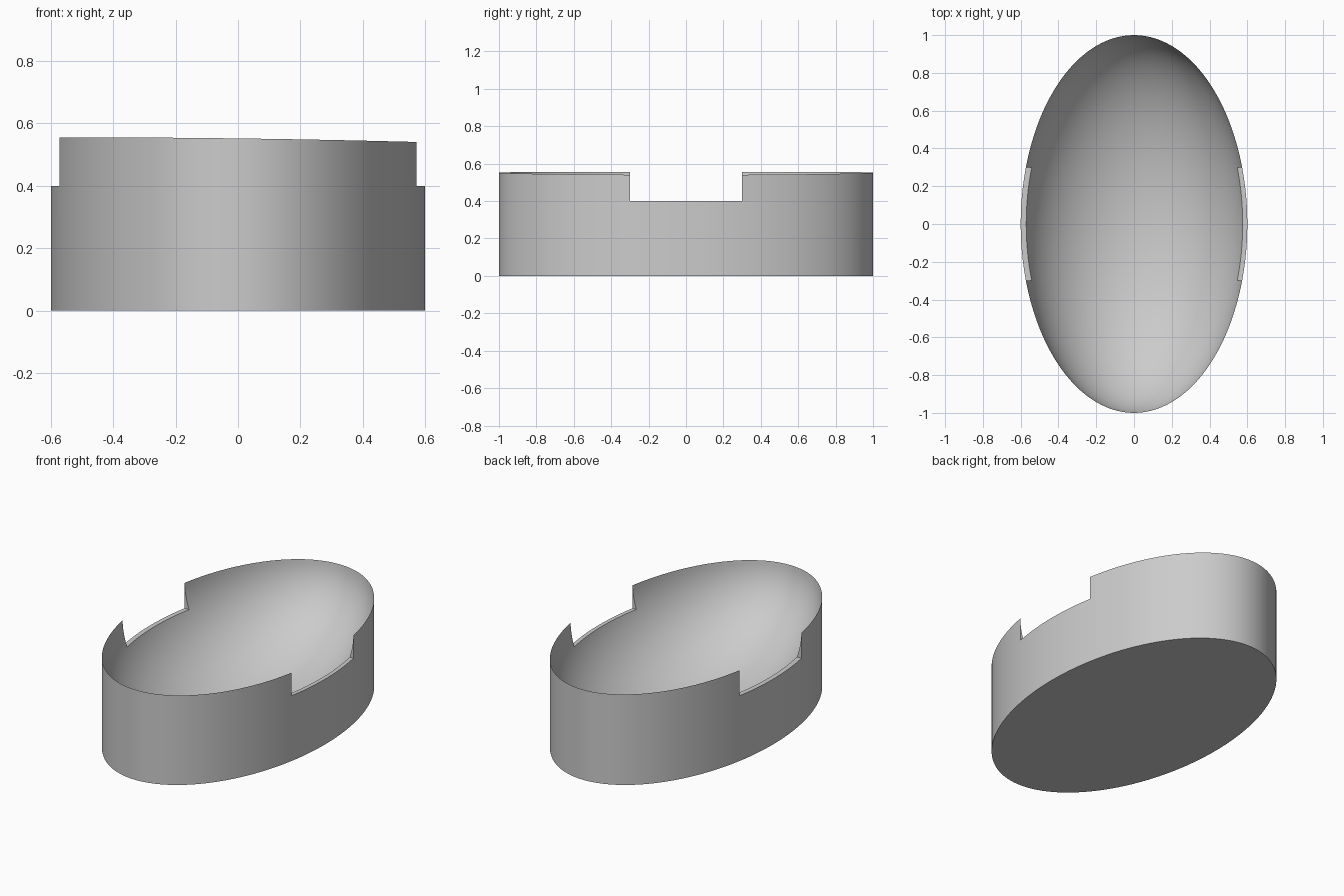
import bpy
import bmesh
from math import sin, cos, acos, pi

cube = bpy.data.objects.get("Cube")
if cube:
    bpy.data.objects.remove(cube, do_unlink=True)

HALF_X, HALF_Y = 0.6, 1.0
DEPTH, LIFT = 0.56, 0.018  # hollow's vertical radius, and its centre above the rim
SEGMENTS, RINGS = 128, 32

grey = bpy.data.materials.new("plain grey")
grey.use_nodes = True
grey.diffuse_color = (0.6, 0.6, 0.6, 1)
grey.node_tree.nodes["Principled BSDF"].inputs["Base Color"].default_value = (0.6, 0.6, 0.6, 1)


def rim_height(x):
    """The rim leans slightly down towards the left side."""
    return 0.552 - 0.013 * x - 0.012 * x * x


def add_object(name, bm):
    bmesh.ops.recalc_face_normals(bm, faces=bm.faces)
    mesh = bpy.data.meshes.new(name)
    bm.to_mesh(mesh)
    bm.free()
    mesh.materials.append(grey)
    obj = bpy.data.objects.new(name, mesh)
    bpy.context.collection.objects.link(obj)
    return obj


def ring(bm, radius, height):
    """An oval ring of vertices whose height is a function of x."""
    verts = []
    for i in range(SEGMENTS):
        a = 2 * pi * i / SEGMENTS
        x, y = HALF_X * radius * cos(a), HALF_Y * radius * sin(a)
        verts.append(bm.verts.new((x, y, height(x))))
    return verts


def bridge(bm, a, b):
    for i in range(SEGMENTS):
        j = (i + 1) % SEGMENTS
        bm.faces.new((a[i], a[j], b[j], b[i]))


# Oval dish: flat base, upright wall, knife-edge rim and rounded hollow
bm = bmesh.new()
base = ring(bm, 1, lambda x: 0)
bm.faces.new(base)
previous = base
rim_angle = acos(LIFT / DEPTH)
for k in range(RINGS, 0, -1):
    t = rim_angle * k / RINGS
    current = ring(bm, sin(t) / sin(rim_angle),
                   lambda x: rim_height(x) + LIFT - DEPTH * cos(t))
    bridge(bm, previous, current)
    previous = current
centre = bm.verts.new((0, 0, rim_height(0) + LIFT - DEPTH))
for i in range(SEGMENTS):
    bm.faces.new((previous[i], previous[(i + 1) % SEGMENTS], centre))
dish = add_object("oval_dish", bm)

# Notches: one box cuts both side walls
bm = bmesh.new()
bmesh.ops.create_cube(bm, size=1)
bmesh.ops.scale(bm, vec=(2, 0.6, 0.6), verts=bm.verts)
bmesh.ops.translate(bm, vec=(0, 0, 0.7), verts=bm.verts)
cutter = add_object("notch_cutter", bm)
cutter.hide_render = True

bpy.ops.object.select_all(action="DESELECT")
bpy.context.view_layer.objects.active = dish
dish.select_set(True)
notch = dish.modifiers.new("side notches", "BOOLEAN")
notch.operation = "DIFFERENCE"
notch.solver = "EXACT"
notch.object = cutter
bpy.ops.object.modifier_apply(modifier=notch.name)
bpy.data.objects.remove(cutter, do_unlink=True)

# Smooth curved walls, crisp rim and notch edges
bpy.ops.object.shade_smooth_by_angle(angle=pi / 6)
